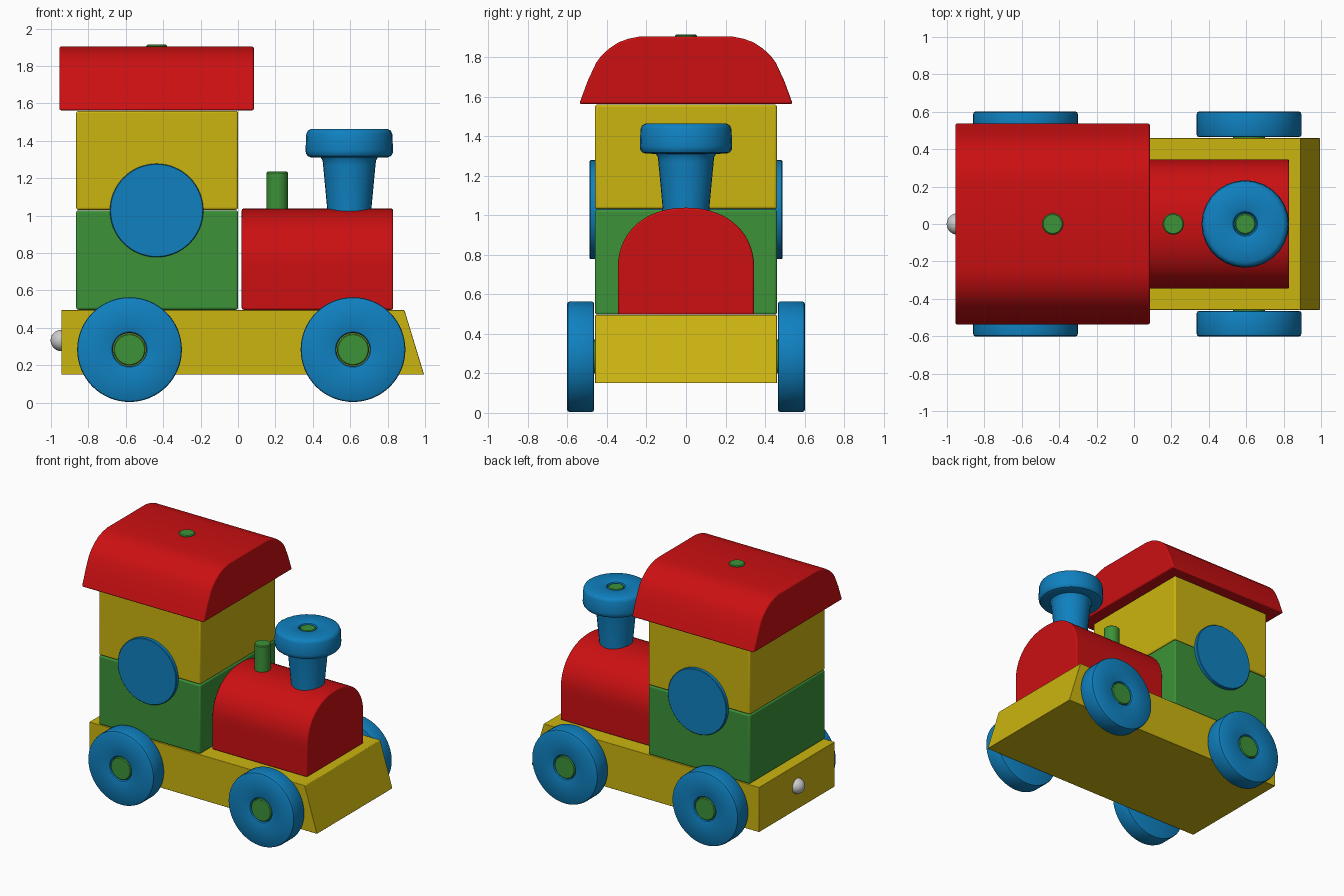
import bpy, bmesh
from math import pi, sin, cos, radians
from mathutils import Matrix

if "Cube" in bpy.data.objects:
    bpy.data.objects.remove(bpy.data.objects["Cube"])


def material(name, rgb):
    m = bpy.data.materials.new(name)
    m.diffuse_color = (*rgb, 1)
    m.use_nodes = True
    m.node_tree.nodes["Principled BSDF"].inputs["Base Color"].default_value = m.diffuse_color
    return m


RED = material("red paint", (0.60, 0.005, 0.006))
YELLOW = material("yellow paint", (0.60, 0.46, 0.005))
GREEN = material("green paint", (0.045, 0.29, 0.04))
BLUE = material("blue paint", (0.005, 0.22, 0.53))


def finish(name, bm, mat, bevel=0.0):
    bmesh.ops.recalc_face_normals(bm, faces=bm.faces)
    me = bpy.data.meshes.new(name)
    bm.to_mesh(me)
    bm.free()
    ob = bpy.data.objects.new(name, me)
    bpy.context.collection.objects.link(ob)
    if mat:
        me.materials.append(mat)
    if bevel:
        b = ob.modifiers.new("soft edges", 'BEVEL')
        b.width, b.segments = bevel, 3
        b.limit_method, b.angle_limit = 'ANGLE', radians(40)
    bpy.context.view_layer.objects.active = ob
    ob.select_set(True)
    bpy.ops.object.shade_smooth_by_angle(angle=radians(35))
    ob.select_set(False)
    return ob


def prism(name, points, a, b, to_3d, mat, bevel):
    """Extrude a 2D outline from depth a to depth b."""
    bm = bmesh.new()
    ends = [[bm.verts.new(to_3d(u, v, d)) for u, v in points] for d in (a, b)]
    n = len(points)
    for e in ends:
        bm.faces.new(e)
    for i in range(n):
        j = (i + 1) % n
        bm.faces.new((ends[0][i], ends[0][j], ends[1][j], ends[1][i]))
    return finish(name, bm, mat, bevel)


def along_x(u, v, d):
    return (d, u, v)


def along_y(u, v, d):
    return (u, d, v)


def lathe(name, profile, loc, mat, axis='Z', sides=48):
    """Revolve (radius, height) points; axis 'Y' or '-Y' lays the part on its side."""
    bm = bmesh.new()
    rings = []
    for r, h in profile:
        if r == 0:
            rings.append([bm.verts.new((0, 0, h))] * sides)
        else:
            rings.append([bm.verts.new((r * cos(2 * pi * i / sides), r * sin(2 * pi * i / sides), h))
                          for i in range(sides)])
    for lo, hi in zip(rings, rings[1:]):
        for i in range(sides):
            j = (i + 1) % sides
            bm.faces.new(list(dict.fromkeys((lo[i], lo[j], hi[j], hi[i]))))
    turn = {'Z': 0, 'Y': -pi / 2, '-Y': pi / 2}[axis]
    bm.transform(Matrix.Translation(loc) @ Matrix.Rotation(turn, 4, 'X'))
    return finish(name, bm, mat)


def dowel(name, r, h0, h1, loc, mat, axis='Z', c=0.006, sides=32):
    return lathe(name, [(0, h0), (r - c, h0), (r, h0 + c), (r, h1 - c), (r - c, h1), (0, h1)],
                 loc, mat, axis, sides)


# Chassis with sloping nose
prism("chassis", [(-0.945, 0.15), (0.995, 0.15), (0.89, 0.495), (-0.945, 0.495)],
      -0.46, 0.46, along_y, YELLOW, 0.004)

# Cab blocks
for name, z0, z1, mat in (("cab_lower_block", 0.497, 1.029, GREEN),
                          ("cab_upper_block", 1.031, 1.56, YELLOW)):
    prism(name, [(-0.865, z0), (0.0, z0), (0.0, z1), (-0.865, z1)], -0.46, 0.46, along_y, mat, 0.012)

# Roof with curved shoulders
half = [(0.54, 1.563), (0.497, 1.68), (0.455, 1.77), (0.43, 1.805), (0.39, 1.842),
        (0.34, 1.875), (0.29, 1.893), (0.235, 1.904)]
prism("roof", half + [(-y, z) for y, z in reversed(half)], -0.955, 0.085, along_x, RED, 0.01)

# Boiler with rounded top
arch = [(0.345 * cos(t) ** 0.92 if 0 < t < pi / 2 else 0.345 * (t == 0), 0.73 + 0.308 * sin(t) ** 0.92)
        for t in [pi / 2 * i / 14 for i in range(15)]]
boiler = [(0.345, 0.497)] + arch + [(-y, z) for y, z in reversed(arch[:-1])] + [(-0.345, 0.497)]
prism("boiler", boiler, 0.02, 0.83, along_x, RED, 0.01)

# Round side windows, wheels and axles
dowel("side_windows", 0.25, -0.487, 0.487, (-0.435, 0, 1.028), BLUE, 'Y', 0.004, 64)
wheel = [(0.088, 0.466), (0.27, 0.466), (0.277, 0.469), (0.28, 0.476), (0.28, 0.585),
         (0.277, 0.596), (0.268, 0.602), (0.102, 0.602), (0.094, 0.599), (0.088, 0.59), (0.088, 0.466)]
for end, x in (("rear", -0.58), ("front", 0.615)):
    for side, axis in (("left", 'Y'), ("right", '-Y')):
        lathe(f"{end}_{side}_wheel", wheel, (x, 0, 0.284), BLUE, axis, 64)
    dowel(f"{end}_axle", 0.086, -0.6, 0.6, (x, 0, 0.284), GREEN, 'Y')

# Chimney with flared cap
chimney = [(0.0, 1.0), (0.118, 1.0), (0.118, 1.035), (0.14, 1.27), (0.143, 1.295), (0.152, 1.31),
           (0.205, 1.312), (0.222, 1.318), (0.232, 1.333), (0.234, 1.35), (0.23, 1.437),
           (0.222, 1.454), (0.205, 1.464), (0.08, 1.464), (0.066, 1.458), (0.058, 1.44), (0.058, 1.40), (0, 1.40)]
lathe("chimney", chimney, (0.595, 0, 0), BLUE, sides=28)

# Pegs
dowel("chimney_peg", 0.056, 1.39, 1.456, (0.595, 0, 0), GREEN)
dowel("whistle_peg", 0.057, 0.98, 1.235, (0.21, 0, 0), GREEN)
dowel("roof_peg", 0.056, 1.8, 1.914, (-0.435, 0, 0), GREEN)

# Coupling knob at the back
bm = bmesh.new()
bmesh.ops.create_uvsphere(bm, u_segments=24, v_segments=16, radius=0.057,
                          matrix=Matrix.Translation((-0.945, 0, 0.333)))
finish("coupling_knob", bm, None)
